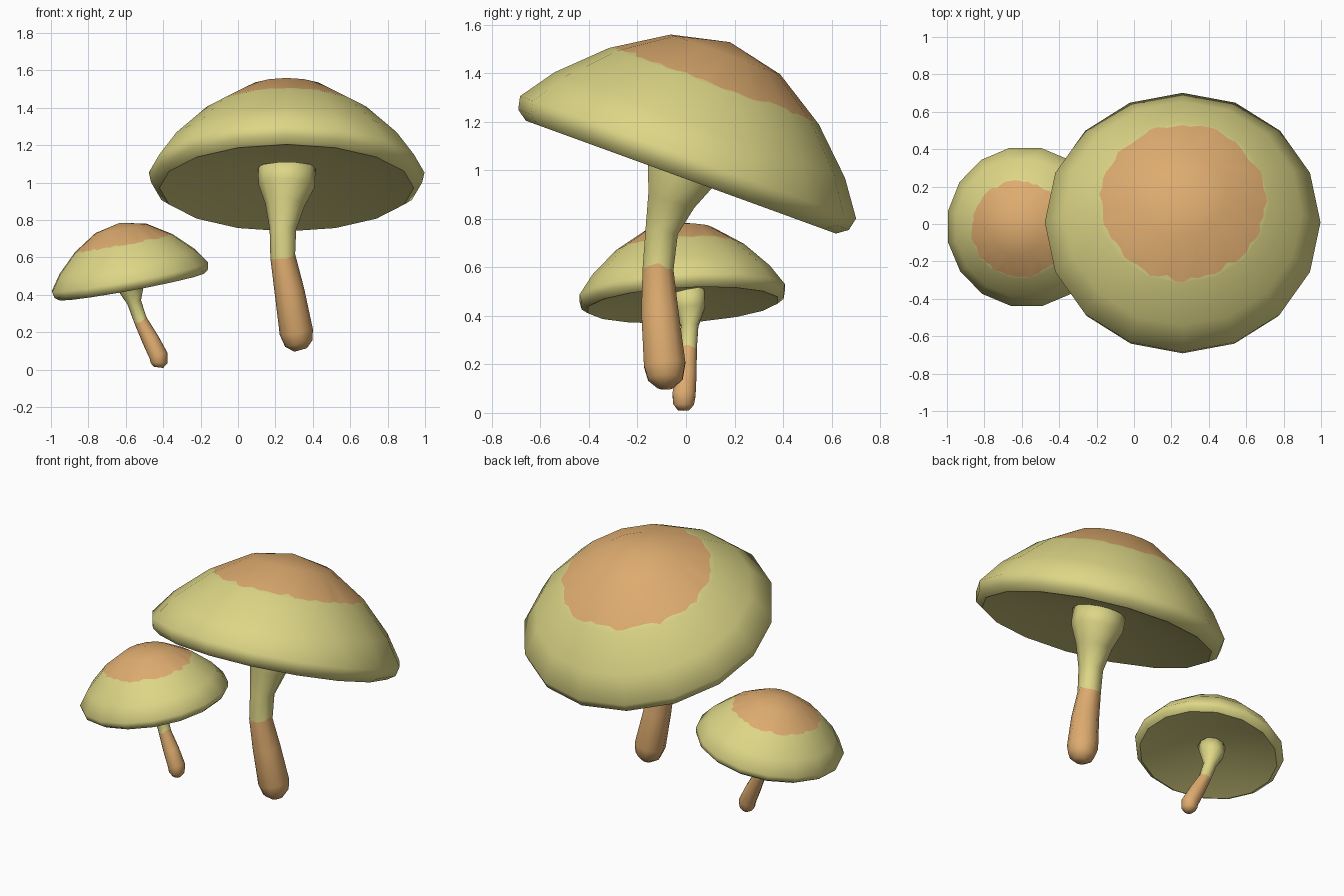
import bpy, bmesh, math, random
from mathutils import Vector, Matrix, Euler

random.seed(4)
default = bpy.data.objects.get("Cube")
if default:
    bpy.data.objects.remove(default, do_unlink=True)


def make_material(name, color):
    mat = bpy.data.materials.new(name)
    mat.use_nodes = True
    mat.diffuse_color = (*color, 1)
    mat.node_tree.nodes["Principled BSDF"].inputs["Base Color"].default_value = (*color, 1)
    return mat


YELLOW = make_material("pale yellow", (0.72, 0.67, 0.24))
BROWN = make_material("orange brown", (0.73, 0.41, 0.16))


def finish(name, bm):
    bmesh.ops.recalc_face_normals(bm, faces=bm.faces)
    for f in bm.faces:
        f.smooth = True
    mesh = bpy.data.meshes.new(name)
    bm.to_mesh(mesh)
    bm.free()
    mesh.materials.append(YELLOW)
    mesh.materials.append(BROWN)
    obj = bpy.data.objects.new(name, mesh)
    bpy.context.collection.objects.link(obj)
    return obj


def bridge(bm, a, b, mat):
    # joins two rings; a ring may have several points per side
    sides = min(len(a), len(b))
    ka, kb = len(a) // sides, len(b) // sides
    for i in range(sides):
        pa = [a[(i * ka + j) % len(a)] for j in range(ka + 1)]
        pb = [b[(i * kb + j) % len(b)] for j in range(kb + 1)]
        bm.faces.new(pa + pb[::-1]).material_index = mat


# Cap: lathed profile (radius, height) from the apex over the rim
CAP_TOP = [(0.24, 0.476), (0.46, 0.337)]
CAP_RIM = [(0.637, 0.166), (0.737, 0.025), (0.725, -0.03), (0.68, -0.062)]
SIDES = 16
STEPS = 4


def make_cap(name, center, tilt, scale, turn):
    bm = bmesh.new()

    def ring(r, h):
        angles = [2 * math.pi * i / SIDES + turn for i in range(SIDES)]
        return [bm.verts.new((r * math.cos(a), r * math.sin(a), h)) for a in angles]

    def fan(vert, loop, mat):
        for i in range(SIDES):
            bm.faces.new((vert, loop[i], loop[(i + 1) % SIDES])).material_index = mat

    inner, outer = [ring(*p) for p in CAP_TOP]
    fan(bm.verts.new((0, 0, 0.53)), inner, 1)
    # ragged border of the brown patch, lying on the flat facets
    border = []
    for i in range(SIDES):
        n = (i + 1) % SIDES
        for j in range(STEPS):
            t = j / STEPS
            low = outer[i].co.lerp(outer[n].co, t)
            high = inner[i].co.lerp(inner[n].co, t)
            border.append(bm.verts.new(low.lerp(high, random.uniform(0.01, 0.14))))
    bridge(bm, inner, border, 1)
    bridge(bm, border, outer, 0)
    last = outer
    for p in CAP_RIM:
        loop = ring(*p)
        bridge(bm, last, loop, 0)
        last = loop
    # hollow underside with a crisp edge
    fan(bm.verts.new((0, 0, 0.07)), last, 0)
    for i in range(SIDES):
        bm.edges.get((last[i], last[(i + 1) % SIDES])).smooth = False
    place = (Matrix.Translation(center)
             @ Euler([math.radians(t) for t in tilt]).to_matrix().to_4x4()
             @ Matrix.Scale(scale, 4))
    bm.transform(place)
    return finish(name, bm)


# Stem: rings across a bent centre line of (x, y, z, radius)
def make_stem(name, path, brown_rings, sides=10):
    bm = bmesh.new()
    pts = [Vector(p[:3]) for p in path]
    last = None
    for k, p in enumerate(path):
        axis = pts[min(k + 1, len(pts) - 1)] - pts[max(k - 1, 0)]
        axis.normalize()
        turn = Vector((0, 0, 1)).rotation_difference(axis)
        loop = []
        for i in range(sides):
            a = 2 * math.pi * i / sides
            offset = Vector((math.cos(a), math.sin(a), 0)) * p[3]
            if k == brown_rings:
                offset.z = random.uniform(-0.2, 0.2) * p[3]
            loop.append(bm.verts.new(pts[k] + turn @ offset))
        if last:
            bridge(bm, last, loop, 1 if k <= brown_rings else 0)
        else:
            bm.faces.new(loop).material_index = 1
        last = loop
    bm.faces.new(last)
    return finish(name, bm)


make_cap("large_cap", (0.26, 0, 1.03), (-20, 0, 0), 1.0, 0)
make_stem("large_stem", [
    (0.335, -0.085, 0.105, 0.035), (0.325, -0.085, 0.14, 0.075),
    (0.312, -0.088, 0.2, 0.09), (0.275, -0.108, 0.42, 0.08),
    (0.24, -0.115, 0.6, 0.067), (0.24, -0.1, 0.75, 0.071),
    (0.25, -0.06, 0.88, 0.105), (0.26, -0.02, 0.98, 0.15),
    (0.26, 0.0, 1.08, 0.155)], 4)

make_cap("small_cap", (-0.575, -0.015, 0.48), (3, -10.5, 0), 0.586, math.pi / SIDES)
make_stem("small_stem", [
    (-0.425, -0.01, 0.012, 0.025), (-0.422, -0.01, 0.035, 0.045),
    (-0.425, -0.008, 0.075, 0.05), (-0.468, 0.0, 0.16, 0.046),
    (-0.52, 0.01, 0.26, 0.036), (-0.555, 0.015, 0.36, 0.038),
    (-0.572, 0.015, 0.43, 0.068), (-0.58, 0.0, 0.5, 0.08)], 4)
